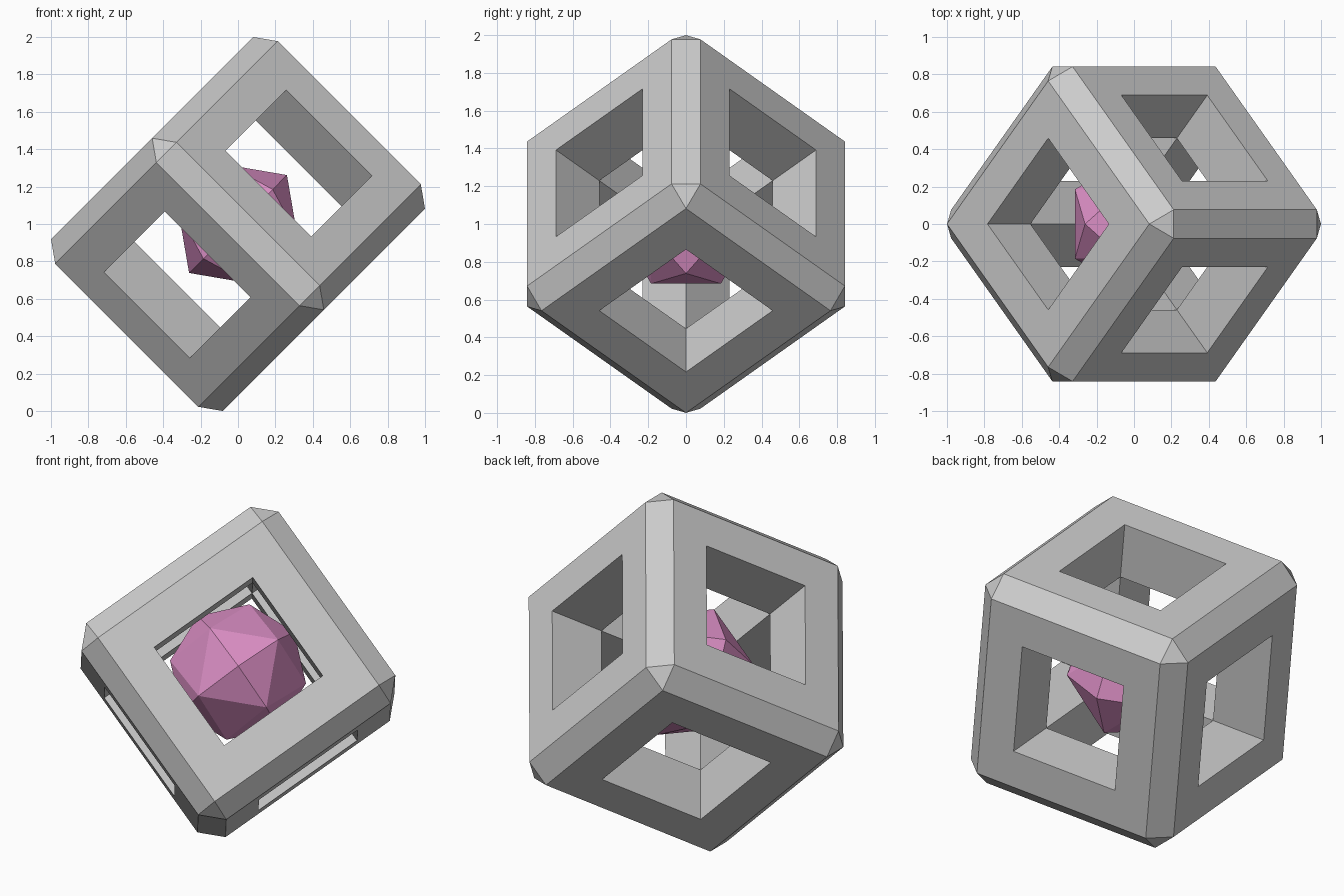
import bpy, bmesh, math
from itertools import combinations, product
from mathutils import Matrix, Vector

if "Cube" in bpy.data.objects:
    bpy.data.objects.remove(bpy.data.objects["Cube"])

H = 0.649          # half side of the cube frame
K = H * 5 / 6      # half side of each flat face after the chamfer
HOLE = H / 2       # half side of the square openings
R = 0.37           # radius of the inner ball

# Cube stands tilted: turned 45 degrees, then tipped 45 degrees
TILT = (Matrix.Translation((0, 0, 1))
        @ Matrix.Rotation(math.radians(-45), 4, 'Y')
        @ Matrix.Rotation(math.radians(-45), 4, 'Z'))


def finish(bm, name):
    bmesh.ops.transform(bm, matrix=TILT, verts=bm.verts[:])
    bmesh.ops.recalc_face_normals(bm, faces=bm.faces[:])
    mesh = bpy.data.meshes.new(name)
    bm.to_mesh(mesh)
    bm.free()
    ob = bpy.data.objects.new(name, mesh)
    bpy.context.collection.objects.link(ob)
    return ob


# Chamfered cube frame, openings sunk until they meet at the inner corners
bm = bmesh.new()
bmesh.ops.create_cube(bm, size=2 * H)
bmesh.ops.bevel(bm, geom=bm.edges[:], offset=H - K, offset_type='OFFSET',
                segments=1, profile=0.5, affect='EDGES')
bm.normal_update()
sides = [f for f in bm.faces if max(abs(c) for c in f.normal) > 0.99]
bmesh.ops.inset_individual(bm, faces=sides, thickness=K - HOLE, use_even_offset=True)
bm.normal_update()
for f in sides:
    n = f.normal.copy()
    cap = bmesh.ops.extrude_face_region(bm, geom=[f])['geom']
    verts = [v for v in cap if isinstance(v, bmesh.types.BMVert)]
    bmesh.ops.translate(bm, vec=n * (HOLE - H), verts=verts)
    caps = [g for g in cap if isinstance(g, bmesh.types.BMFace)]
    old = [f] if f.is_valid else []
    bmesh.ops.delete(bm, geom=caps + old, context='FACES_ONLY')
bmesh.ops.remove_doubles(bm, verts=bm.verts[:], dist=0.001)
finish(bm, "cube_frame")

# Faceted ball: octahedron corners and edge midpoints on a sphere
axes = [Vector((1, 0, 0)), Vector((0, 1, 0)), Vector((0, 0, 1))]
points = [a * s for a in axes for s in (1, -1)]
points += [(a * s + b * t).normalized()
           for a, b in combinations(axes, 2) for s, t in product((1, -1), repeat=2)]
bm = bmesh.new()
for p in points:
    bm.verts.new(p * R)
bmesh.ops.convex_hull(bm, input=bm.verts[:])
ball = finish(bm, "inner_ball")

mat = bpy.data.materials.new("magenta")
mat.diffuse_color = (0.70, 0.27, 0.55, 1)
mat.use_nodes = True
mat.node_tree.nodes["Principled BSDF"].inputs["Base Color"].default_value = mat.diffuse_color
ball.data.materials.append(mat)
